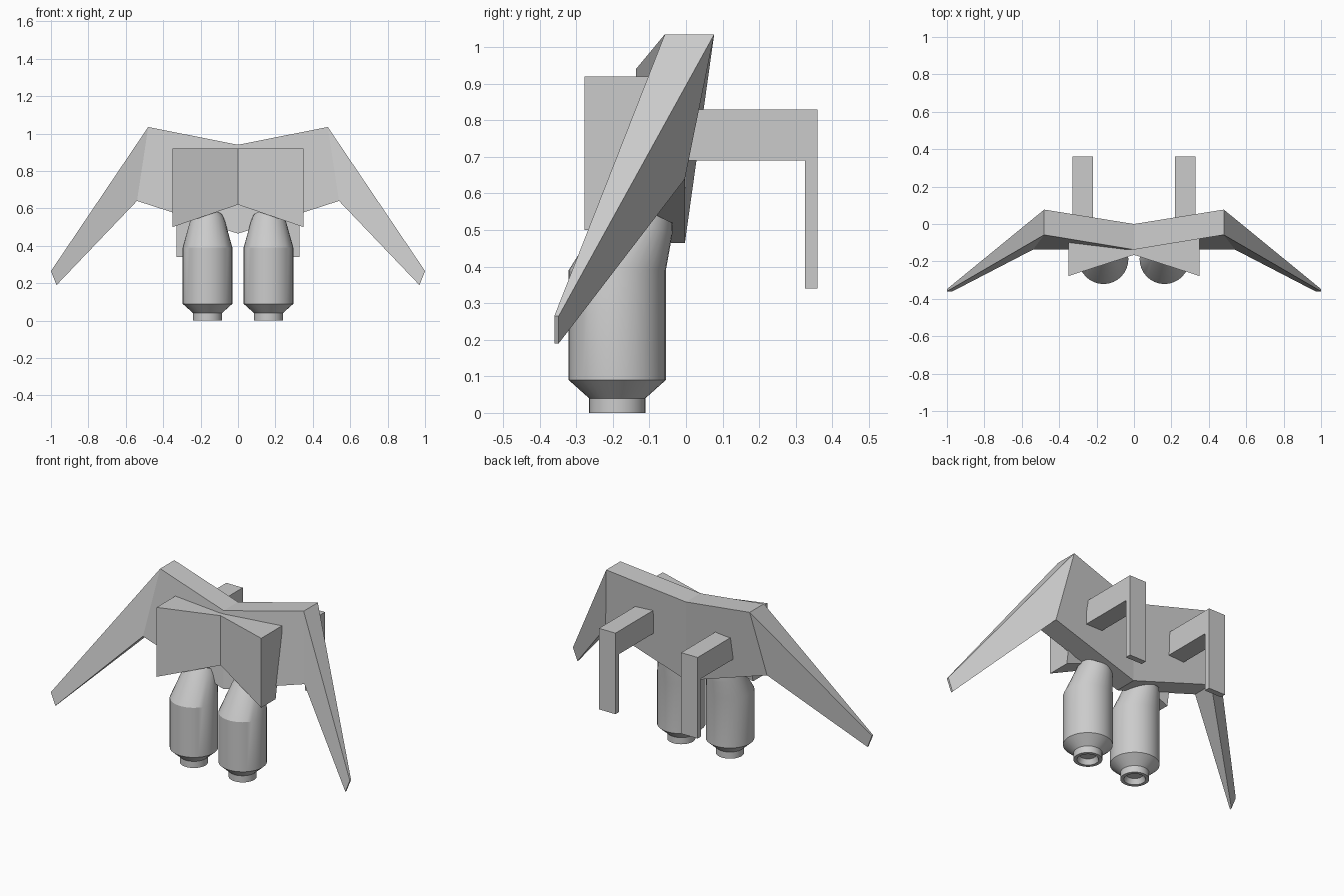
import bpy, bmesh
from math import sin, cos, pi, radians
from mathutils import Matrix

if "Cube" in bpy.data.objects:
    bpy.data.objects.remove(bpy.data.objects["Cube"])

FLIP = Matrix.Scale(-1, 4, (1, 0, 0))


def finish(bm, name, smooth=False):
    bmesh.ops.recalc_face_normals(bm, faces=bm.faces)
    mesh = bpy.data.meshes.new(name)
    bm.to_mesh(mesh)
    bm.free()
    obj = bpy.data.objects.new(name, mesh)
    bpy.context.collection.objects.link(obj)
    if smooth:
        bpy.ops.object.select_all(action='DESELECT')
        bpy.context.view_layer.objects.active = obj
        obj.select_set(True)
        bpy.ops.object.shade_smooth_by_angle(angle=radians(25))


def loft(bm, rings, cap_start=True, cap_end=True):
    loops = [[bm.verts.new(p) for p in ring] for ring in rings]
    for a, b in zip(loops, loops[1:]):
        for i in range(len(a)):
            j = (i + 1) % len(a)
            bm.faces.new((a[i], a[j], b[j], b[i]))
    if cap_start:
        bm.faces.new(loops[0])
    if cap_end:
        bm.faces.new(loops[-1])


def section(top, bottom):
    """Four-cornered section from (x, z, y_front, y_back) at top and bottom."""
    (x, z, f, b), (u, w, g, h) = top, bottom
    return [(x, f, z), (x, b, z), (u, h, w), (u, g, w)]


def mirrored_sections(name, half):
    # half runs from the centre outwards
    left = [[(-x, y, z) for x, y, z in s] for s in reversed(half) if s[0][0] > 0]
    bm = bmesh.new()
    loft(bm, left + half)
    finish(bm, name)


# Folded wings
mirrored_sections("wings", [
    section((0, 0.94, -0.137, 0), (0, 0.465, -0.137, -0.003)),
    section((0.48, 1.035, -0.058, 0.077), (0.54, 0.64, -0.137, -0.003)),
    section((1.0, 0.265, -0.36, -0.348), (0.97, 0.19, -0.36, -0.348))])

# Creased front block
mirrored_sections("front_block", [
    section((0, 0.92, -0.165, -0.12), (0, 0.62, -0.165, -0.12)),
    section((0.35, 0.92, -0.278, -0.07), (0.35, 0.50, -0.278, -0.14))])

# Shoulder hooks: L profile swept across the width
L = [(-0.05, 0.83), (0.36, 0.83), (0.36, 0.34), (0.326, 0.34), (0.326, 0.69), (-0.05, 0.69)]
for side, label in ((-1, "left"), (1, "right")):
    bm = bmesh.new()
    loft(bm, [[(side * x, y, z) for y, z in L] for x in (0.22, 0.33)])
    finish(bm, label + "_shoulder_hook")

# Thrusters: radius, centre y, height, backward tilt
PROFILE = [(0.045, -0.188, 0.03, 0), (0.058, -0.188, 0, 0), (0.077, -0.188, 0, 0),
           (0.077, -0.188, 0.04, 0), (0.133, -0.188, 0.09, 0), (0.133, -0.188, 0.39, 0),
           (0.095, -0.125, 0.525, 0.4), (0.083, -0.112, 0.555, 0.44)]
N = 32
for side, label in ((-1, "left"), (1, "right")):
    bm = bmesh.new()
    rings = []
    for r, cy, z, tilt in PROFILE:
        rings.append([(side * 0.163 + r * cos(2 * pi * i / N),
                       cy + r * cos(tilt) * sin(2 * pi * i / N),
                       z - r * sin(tilt) * sin(2 * pi * i / N)) for i in range(N)])
    loft(bm, rings)
    finish(bm, label + "_thruster", smooth=True)
